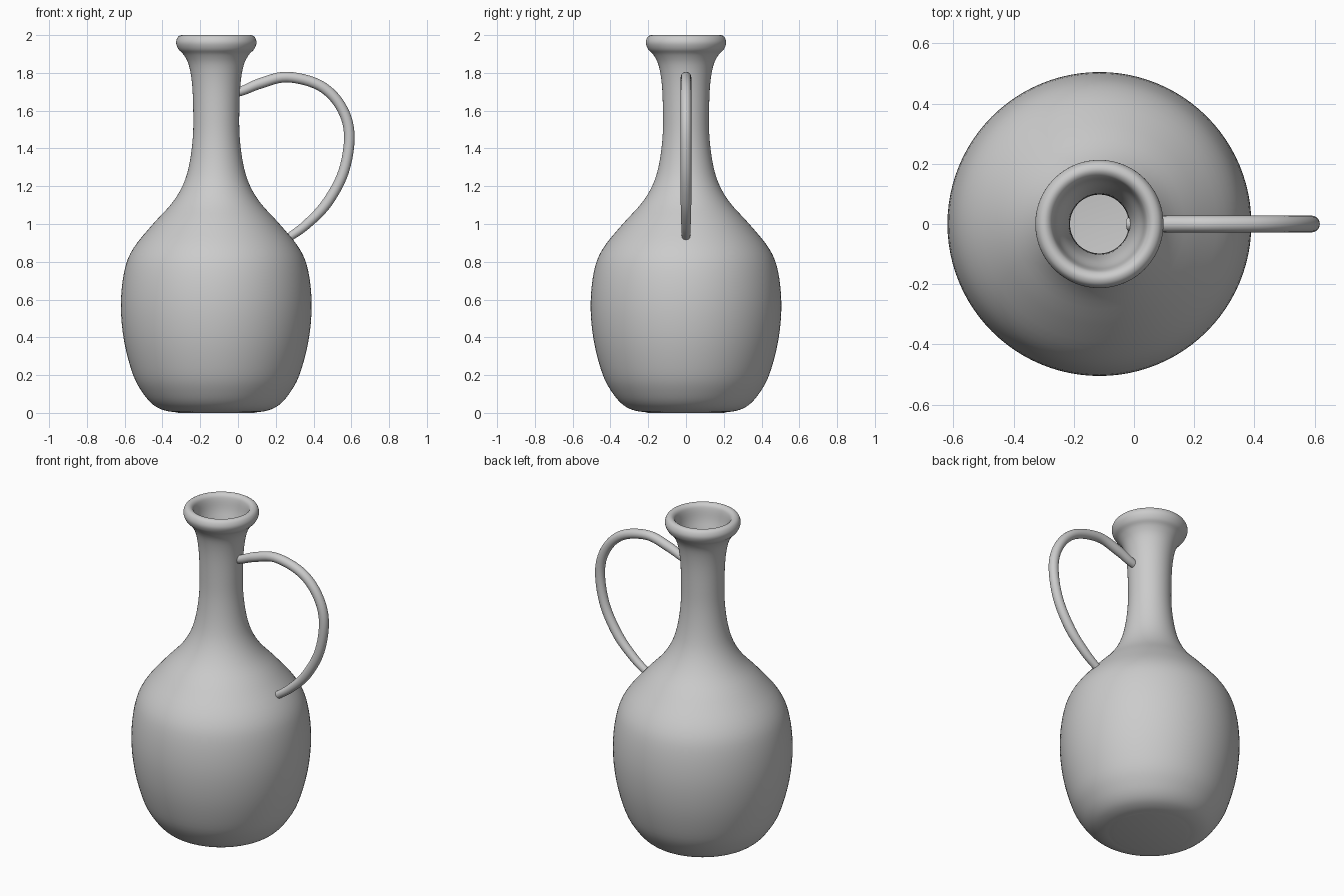
import bpy, bmesh, math
from mathutils import Vector

if "Cube" in bpy.data.objects:
    bpy.data.objects.remove(bpy.data.objects["Cube"])

AXIS_X = -0.115
SEGMENTS = 96

grey = bpy.data.materials.new("light_grey")
grey.diffuse_color = (0.6, 0.6, 0.6, 1)
grey.use_nodes = True
grey.node_tree.nodes["Principled BSDF"].inputs["Base Color"].default_value = grey.diffuse_color


def smooth_path(points, steps):
    """Catmull-Rom curve through the points."""
    p = [Vector(q) for q in points]
    p = [2 * p[0] - p[1]] + p + [2 * p[-1] - p[-2]]
    out = []
    for i in range(1, len(p) - 2):
        a, b, c, d = p[i - 1:i + 3]
        for k in range(steps):
            t = k / steps
            out.append(0.5 * (2 * b + (c - a) * t + (2 * a - 5 * b + 4 * c - d) * t ** 2
                              + (3 * b - a - 3 * c + d) * t ** 3))
    return out + [p[-2]]


def make_object(name, bm, angle):
    bmesh.ops.recalc_face_normals(bm, faces=bm.faces[:])
    mesh = bpy.data.meshes.new(name)
    bm.to_mesh(mesh)
    bm.free()
    mesh.materials.append(grey)
    obj = bpy.data.objects.new(name, mesh)
    bpy.context.collection.objects.link(obj)
    bpy.context.view_layer.objects.active = obj
    obj.select_set(True)
    bpy.ops.object.shade_smooth_by_angle(angle=math.radians(angle))
    obj.select_set(False)
    return obj


def bridge(bm, rings):
    for a, b in zip(rings, rings[1:]):
        n = len(a)
        for i in range(n):
            bm.faces.new((a[i], a[(i + 1) % n], b[(i + 1) % n], b[i]))


# Jug: outer wall, rolled lip, then the inner wall down to the inner floor
outer = [(0.20, 0.002), (0.27, 0.012), (0.33, 0.04), (0.385, 0.10), (0.44, 0.20),
         (0.488, 0.38), (0.505, 0.57), (0.487, 0.75), (0.44, 0.87), (0.335, 1.0),
         (0.235, 1.11), (0.175, 1.21), (0.142, 1.32), (0.124, 1.46), (0.122, 1.60),
         (0.128, 1.74), (0.145, 1.84), (0.172, 1.895), (0.200, 1.925)]
lip = [(0.213, 1.96), (0.203, 1.99), (0.182, 2.0), (0.163, 1.99), (0.153, 1.965)]
inner = [(0.142, 1.90), (0.118, 1.82), (0.103, 1.72), (0.098, 1.60), (0.100, 1.46),
         (0.118, 1.32), (0.152, 1.20), (0.215, 1.09), (0.315, 0.98), (0.42, 0.85),
         (0.465, 0.73), (0.482, 0.57), (0.465, 0.38), (0.418, 0.21), (0.36, 0.11),
         (0.31, 0.06), (0.20, 0.025)]
bm = bmesh.new()
rings = []
for r, z in smooth_path(outer + lip + inner, 4):
    rings.append([bm.verts.new((AXIS_X + r * math.cos(2 * math.pi * i / SEGMENTS),
                                r * math.sin(2 * math.pi * i / SEGMENTS), z))
                  for i in range(SEGMENTS)])
bridge(bm, rings)
bm.faces.new(rings[0])      # base
bm.faces.new(rings[-1])     # inner floor
jug = make_object("jug_body", bm, 60)
low = min(v.co.z for v in jug.data.vertices)
for v in jug.data.vertices:
    if v.co.z < 0.004:
        v.co.z -= low

# Handle: round tube swept along a loop in the side plane
loop = [(-0.02, 1.692), (0.03, 1.708), (0.12, 1.745), (0.26, 1.778), (0.43, 1.735),
        (0.54, 1.63), (0.589, 1.48), (0.56, 1.28), (0.47, 1.11), (0.36, 0.995),
        (0.265, 0.925)]
path = smooth_path(loop, 6)
bm = bmesh.new()
rings = []
for i, p in enumerate(path):
    t = (path[min(i + 1, len(path) - 1)] - path[max(i - 1, 0)]).normalized()
    end = min(i, len(path) - 1 - i) / 12
    rad = 0.022 + 0.006 * min(1, end)
    ring = []
    for k in range(20):
        a = 2 * math.pi * k / 20
        q = p + Vector((-t.y, t.x)) * rad * math.cos(a)
        ring.append(bm.verts.new((q.x, rad * math.sin(a), q.y)))
    rings.append(ring)
bridge(bm, rings)
bm.faces.new(rings[0])
bm.faces.new(rings[-1])
make_object("handle", bm, 50)
